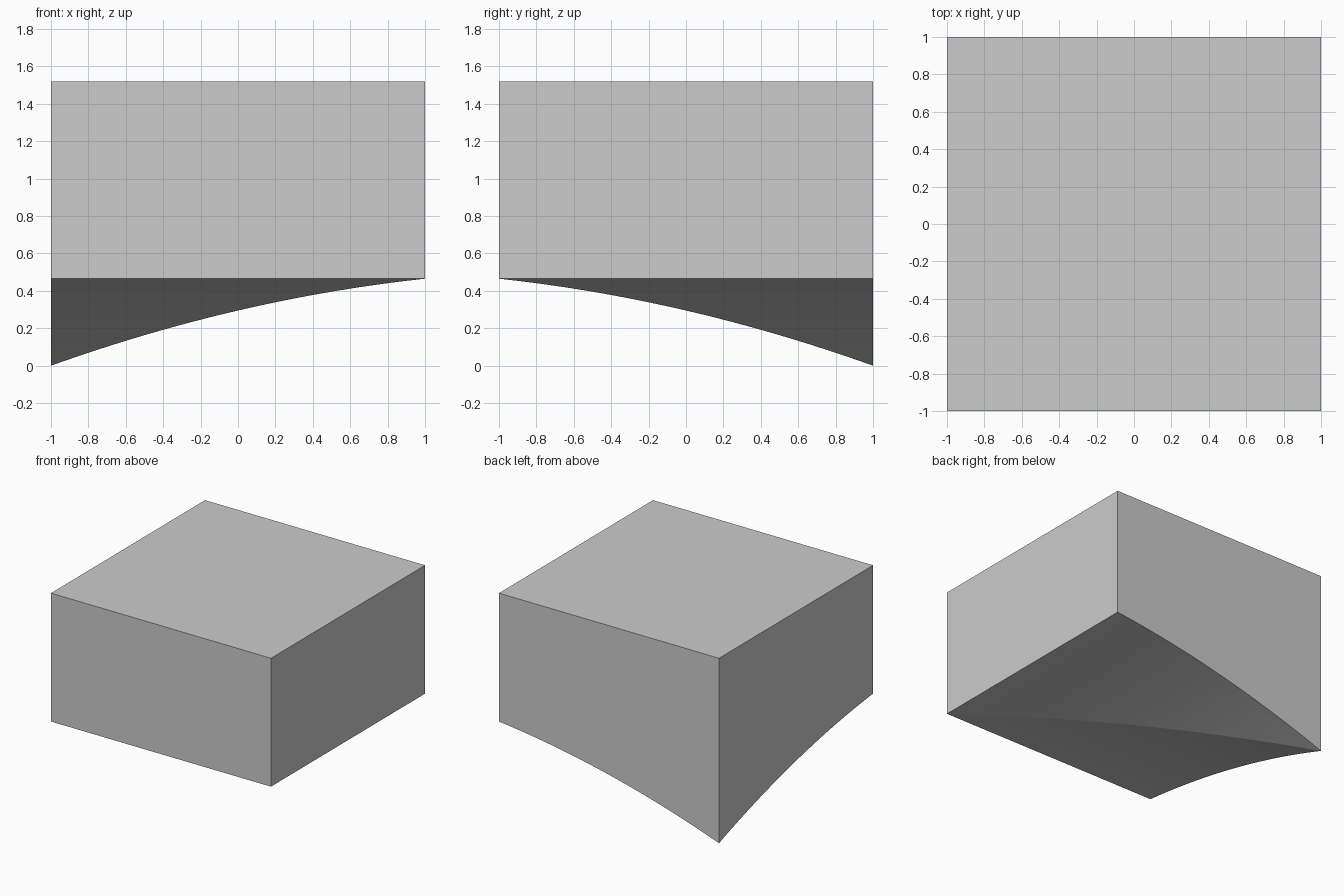
import bpy, bmesh

if "Cube" in bpy.data.objects:
    bpy.data.objects.remove(bpy.data.objects["Cube"])

TOP = 1.52
STEPS = 24


def cove(x):
    """Height of the curved underside, from the low corner to the rim."""
    return 0.295 + 0.2325 * x - 0.0625 * x * x


bm = bmesh.new()

# Mitred curved underside: rows of left edge, diagonal ridge and back edge points
low = bm.verts.new((-1, 1, cove(-1)))
left, ridge, back = [low], [low], [low]
for i in range(1, STEPS + 1):
    x = -1 + 2 * i / STEPS
    z = cove(x)
    left.append(bm.verts.new((-1, -x, z)))
    ridge.append(bm.verts.new((x, -x, z)))
    back.append(bm.verts.new((x, 1, z)))
for i in range(STEPS):
    for edge in (left, back):
        ring = [edge[i], edge[i + 1], ridge[i + 1], ridge[i]]
        bm.faces.new(list(dict.fromkeys(ring)))

# Flat top and the four upright sides
fl, fr, br, bl = [bm.verts.new((x, y, TOP))
                  for x, y in ((-1, -1), (1, -1), (1, 1), (-1, 1))]
bm.faces.new((fl, fr, br, bl))
bm.faces.new((left[-1], ridge[-1], fr, fl))
bm.faces.new((ridge[-1], back[-1], br, fr))
bm.faces.new(left + [fl, bl])
bm.faces.new(back + [br, bl])
bmesh.ops.recalc_face_normals(bm, faces=bm.faces)

mesh = bpy.data.meshes.new("coved_corner_block")
bm.to_mesh(mesh)
bm.free()
block = bpy.data.objects.new("coved_corner_block", mesh)
bpy.context.collection.objects.link(block)

# Smooth curve with crisp edges
bpy.context.view_layer.objects.active = block
block.select_set(True)
bpy.ops.object.shade_smooth_by_angle(angle=0.15)
